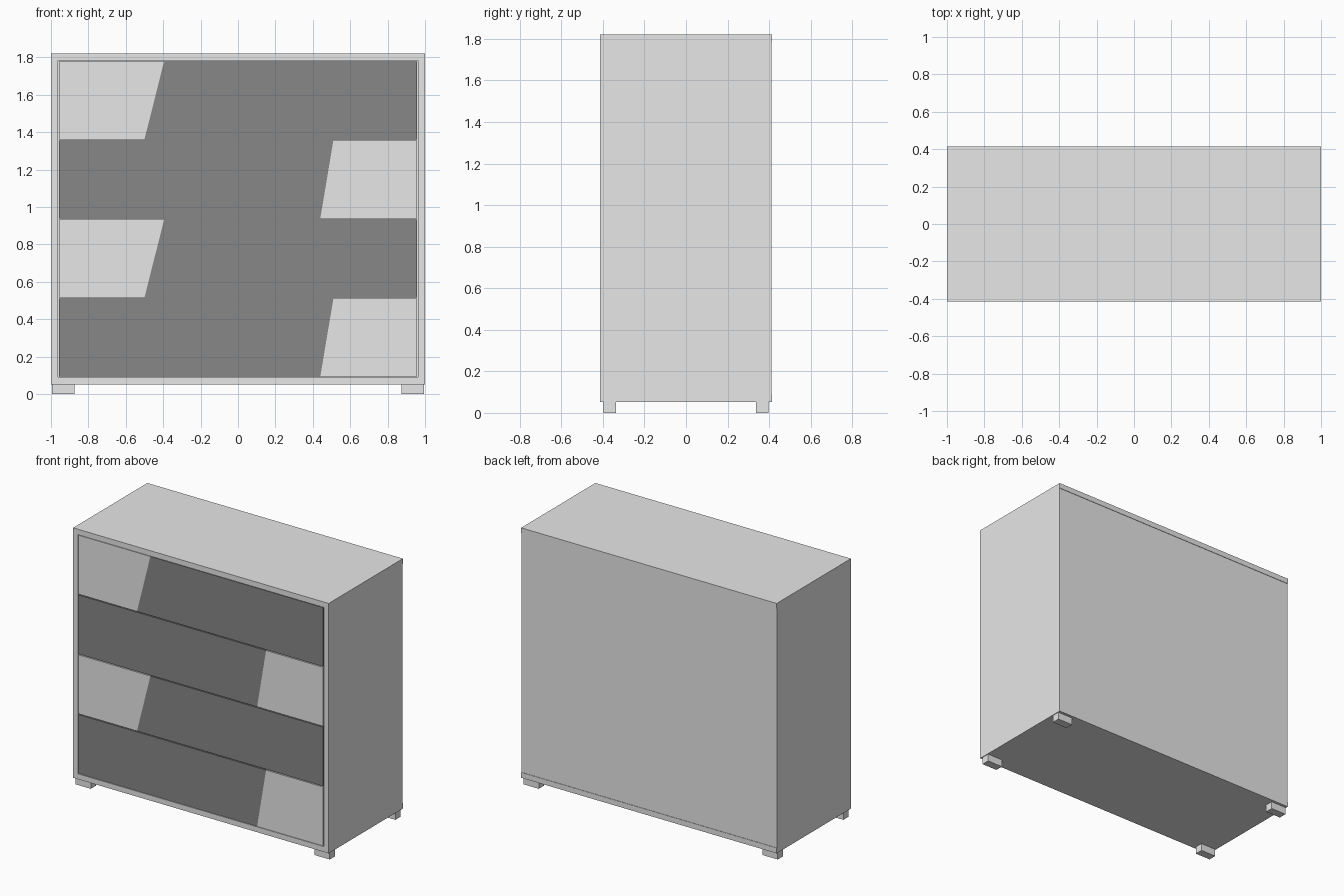
import bpy, bmesh
from mathutils import Vector

if "Cube" in bpy.data.objects:
    bpy.data.objects.remove(bpy.data.objects["Cube"])


def material(name, v):
    m = bpy.data.materials.new(name)
    m.diffuse_color = (v, v, v, 1)
    m.use_nodes = True
    m.node_tree.nodes["Principled BSDF"].inputs["Base Color"].default_value = m.diffuse_color
    return m


LIGHT = material("light grey", 0.8)
DARK = material("dark grey", 0.245)


def box(name, x0, x1, y0, y1, z0, z1, split=None):
    """Box from limits; split = (x at bottom, x at top, dark side sign)."""
    bm = bmesh.new()
    bmesh.ops.create_cube(bm, size=1)
    for v in bm.verts:
        v.co = Vector((x1 if v.co.x > 0 else x0,
                       y1 if v.co.y > 0 else y0,
                       z1 if v.co.z > 0 else z0))
    if split:
        xb, xt, sign = split
        p = Vector((xb, 0, z0))
        n = Vector((z1 - z0, 0, xb - xt)).normalized()
        bmesh.ops.bisect_plane(bm, geom=bm.verts[:] + bm.edges[:] + bm.faces[:],
                               plane_co=p, plane_no=n)
        for f in bm.faces:
            if (f.calc_center_median() - p).dot(n) * sign > 0:
                f.material_index = 1
    mesh = bpy.data.meshes.new(name)
    bm.to_mesh(mesh)
    bm.free()
    mesh.materials.append(LIGHT)
    if split:
        mesh.materials.append(DARK)
    ob = bpy.data.objects.new(name, mesh)
    bpy.context.collection.objects.link(ob)
    return ob


# Carcass
D = 0.415
box("top_panel", -1, 1, -D, D, 1.782, 1.82)
box("bottom_panel", -1, 1, -D, D, 0.052, 0.09)
box("left_side", -1, -0.962, -D, 0.412, 0.09, 1.782)
box("right_side", 0.962, 1, -D, 0.412, 0.09, 1.782)
box("back_panel", -0.962, 0.962, 0.38, 0.412, 0.09, 1.782)

# Drawer fronts with slanted two-tone split, alternating sides
step = (1.782 - 0.09) / 4
for i in range(4):
    split = (0.44, 0.51, -1) if i % 2 == 0 else (-0.50, -0.395, 1)
    z = 0.09 + i * step
    box(f"drawer_front_{i + 1}", -0.957, 0.957, -D, -0.375,
        z + 0.003, z + step - 0.003, split)

# Feet
for sx, side in ((-1, "left"), (1, "right")):
    for sy, end in ((-1, "front"), (1, "back")):
        xs = sorted((sx * 0.875, sx * 0.995))
        ys = sorted((sy * 0.338, sy * 0.396))
        box(f"{end}_{side}_foot", *xs, *ys, 0, 0.052)
